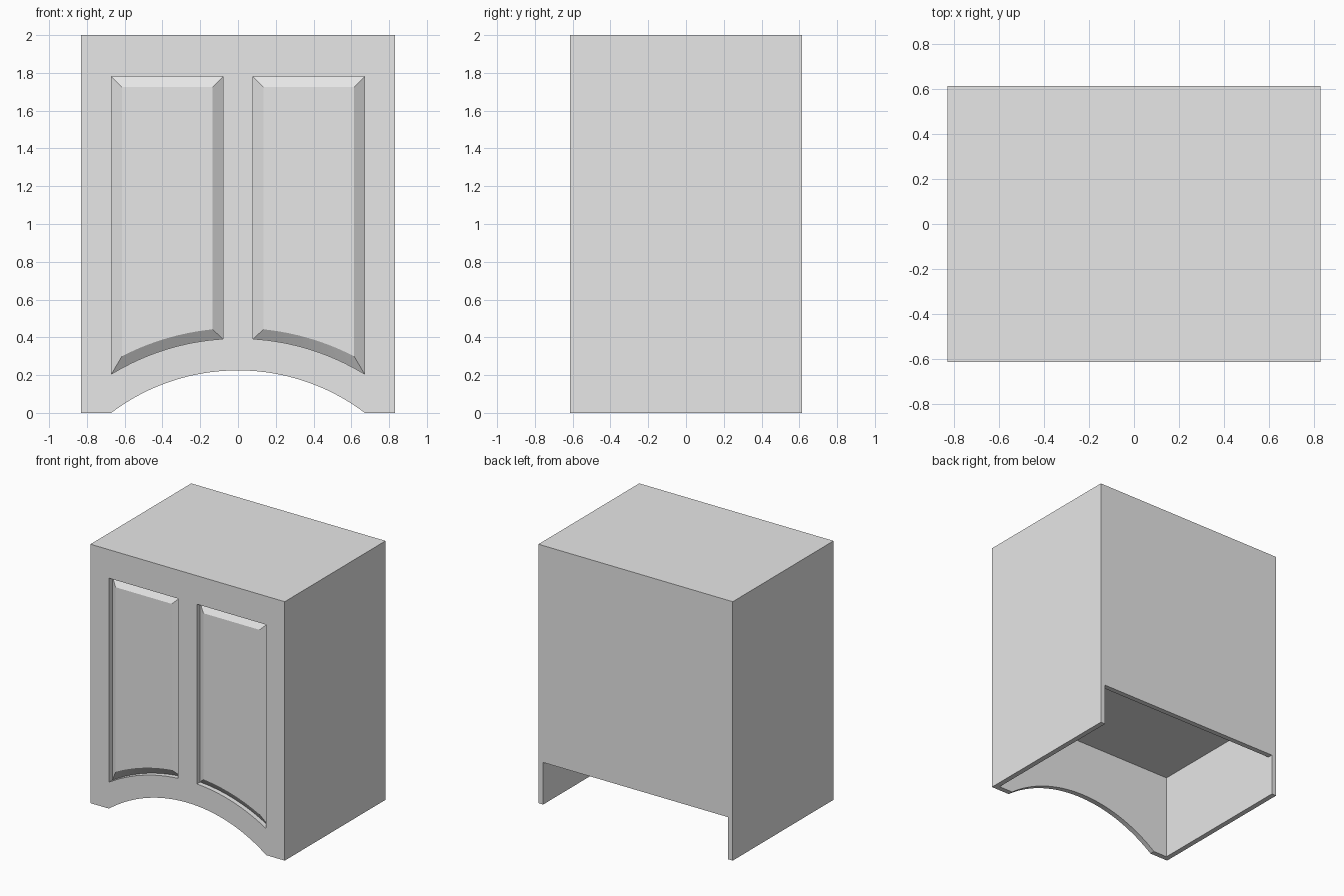
import bpy
import bmesh
import math

cube = bpy.data.objects.get("Cube")
if cube:
    bpy.data.objects.remove(cube, do_unlink=True)

# Overall sizes
W, D, H = 0.83, 0.615, 2.0      # half width, half depth, height
T = 0.04                        # board thickness
GROOVE = 0.038                  # depth of the groove round each raised panel
ARC_Z = -0.89                   # shared centre of all the arches
BACK_Z, FLOOR_Z = 0.325, 0.66

grey = bpy.data.materials.new("light_grey")
grey.use_nodes = True
grey.diffuse_color = (0.8, 0.8, 0.8, 1)
grey.node_tree.nodes["Principled BSDF"].inputs["Base Color"].default_value = (0.8, 0.8, 0.8, 1)


def add_object(name, bm):
    bmesh.ops.recalc_face_normals(bm, faces=bm.faces)
    mesh = bpy.data.meshes.new(name)
    bm.to_mesh(mesh)
    bm.free()
    mesh.materials.append(grey)
    obj = bpy.data.objects.new(name, mesh)
    bpy.context.collection.objects.link(obj)
    return obj


def board(name, x0, x1, y0, y1, z0, z1):
    bm = bmesh.new()
    bmesh.ops.create_cube(bm, size=1)
    for v in bm.verts:
        v.co = ((x0 + x1) / 2 + v.co.x * (x1 - x0),
                (y0 + y1) / 2 + v.co.y * (y1 - y0),
                (z0 + z1) / 2 + v.co.z * (z1 - z0))
    return add_object(name, bm)


def arc(x0, x1, radius, steps):
    """Points on an arch from x0 to x1."""
    xs = [x0 + (x1 - x0) * i / steps for i in range(steps + 1)]
    return [(x, ARC_Z + math.sqrt(radius ** 2 - x ** 2)) for x in xs]


def panel_outline(side, inset):
    """Arched-bottom door panel outline, moved inward by inset."""
    top = 1.78 - inset
    a, b = 0.08 + inset, 0.67 - inset
    pts = arc(a, b, 1.284 + inset, 16) + [(b, top), (a, top)]
    return [(side * x, z) for x, z in pts]


def add_loop(bm, pts, y):
    verts = [bm.verts.new((x, y, z)) for x, z in pts]
    edges = [bm.edges.new((v, verts[i - 1])) for i, v in enumerate(verts)]
    return verts, edges


def bridge(bm, a, b):
    for i in range(len(a)):
        bm.faces.new((a[i - 1], a[i], b[i], b[i - 1]))


# Front board with arched foot cut-out and two raised panels
bm = bmesh.new()
foot = math.sqrt(1.115 ** 2 - ARC_Z ** 2)
outline = [(-W, 0)] + arc(-foot, foot, 1.115, 40) + [(W, 0), (W, H), (-W, H)]
front, fill_edges = add_loop(bm, outline, -D)
rear, rear_edges = add_loop(bm, outline, -D + T)
bridge(bm, front, rear)
bmesh.ops.triangle_fill(bm, edges=rear_edges, use_beauty=True)
for side in (-1, 1):
    rim, rim_edges = add_loop(bm, panel_outline(side, 0), -D)
    deep, _ = add_loop(bm, panel_outline(side, 0), -D + GROOVE)
    raised, raised_edges = add_loop(bm, panel_outline(side, 0.055), -D)
    bridge(bm, rim, deep)
    bridge(bm, deep, raised)
    bmesh.ops.triangle_fill(bm, edges=raised_edges, use_beauty=True)
    fill_edges += rim_edges
bmesh.ops.triangle_fill(bm, edges=fill_edges, use_beauty=True)
add_object("front_board", bm)

# Side boards reaching the ground
for name, s in (("left_side", 1), ("right_side", -1)):
    x0, x1 = sorted((s * W, s * (W - T)))
    board(name, x0, x1, -D + T, D, 0, H)

# Back board, raised off the ground
board("back_board", -W + T, W - T, D - T, D, BACK_Z, H)

# Top and inner floor
board("top_board", -W + T, W - T, -D + T, D - T, H - T, H)
board("inner_floor", -W + T, W - T, -D + T, D - T, FLOOR_Z, FLOOR_Z + T)
